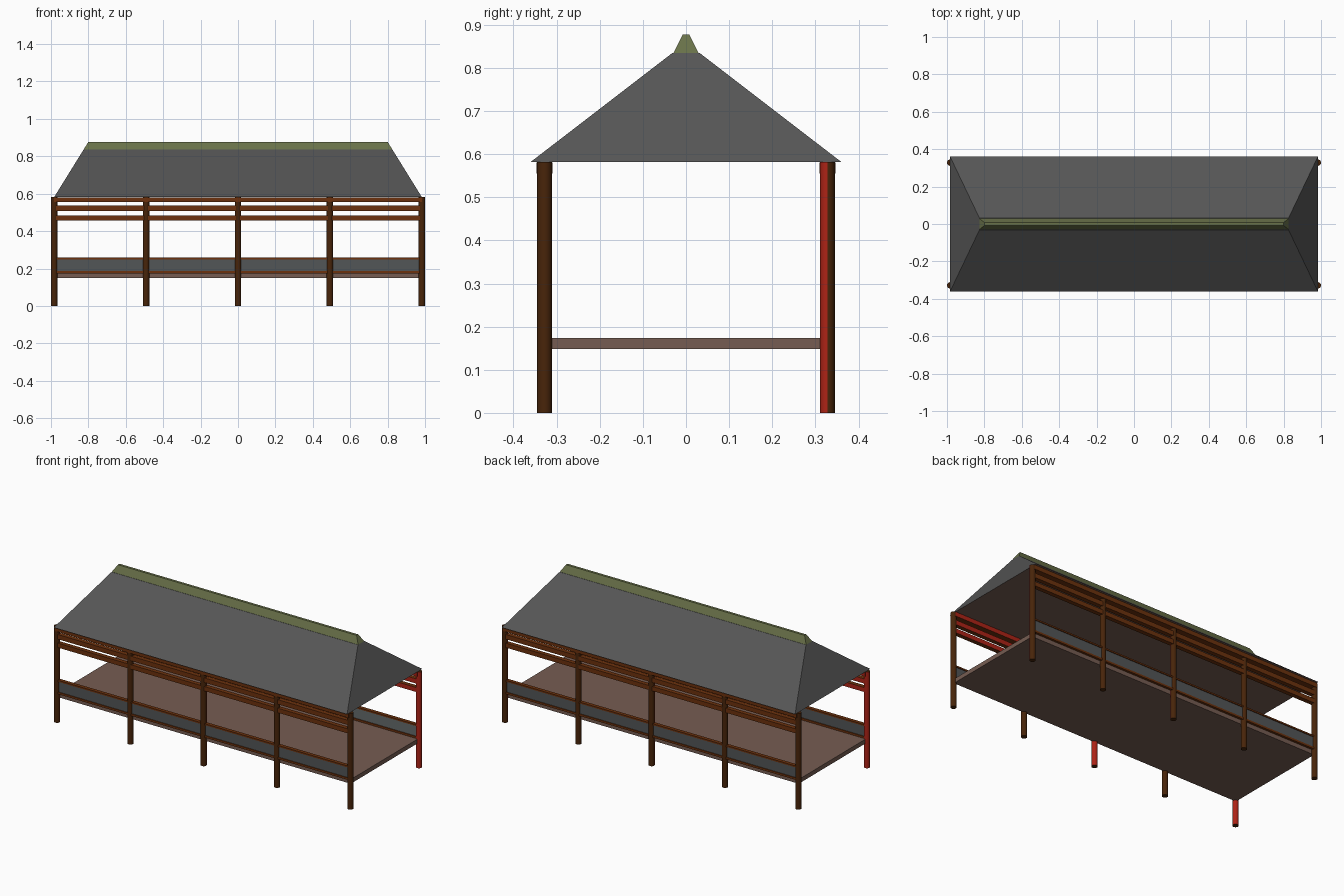
import bpy, bmesh, math
from mathutils import Matrix, Vector

if "Cube" in bpy.data.objects:
    bpy.data.objects.remove(bpy.data.objects["Cube"])


def material(name, r, g, b):
    m = bpy.data.materials.new(name)
    m.diffuse_color = (r, g, b, 1)
    m.use_nodes = True
    m.node_tree.nodes["Principled BSDF"].inputs["Base Color"].default_value = m.diffuse_color
    return m


wood = material("brown wood", 0.15, 0.031, 0.004)
post_wood = material("dark post wood", 0.065, 0.018, 0.003)
red = material("red wood", 0.42, 0.017, 0.008)
grey = material("roof grey", 0.092, 0.092, 0.092)
panel_grey = material("panel grey", 0.085, 0.092, 0.095)
panel_light = material("panel inner grey", 0.13, 0.145, 0.148)
olive = material("ridge olive", 0.14, 0.165, 0.066)
floor_brown = material("floor brown", 0.18, 0.108, 0.084)

POST_Y, POST_X, R, EAVE = 0.328, 0.983, 0.017, 0.582


def finish(name, bm, mats, rule=None):
    """Turn a bmesh into an object; rule picks the material slot from a face."""
    bmesh.ops.recalc_face_normals(bm, faces=bm.faces)
    bm.normal_update()
    if rule:
        for f in bm.faces:
            f.material_index = rule(f)
    me = bpy.data.meshes.new(name)
    bm.to_mesh(me)
    bm.free()
    for m in mats:
        me.materials.append(m)
    ob = bpy.data.objects.new(name, me)
    bpy.context.collection.objects.link(ob)
    return ob


def frustum(name, x0, y0, z0, x1, y1, z1, mats, rule=None, cy=0):
    """Box whose half sizes go from (x0, y0) at z0 to (x1, y1) at z1."""
    bm = bmesh.new()
    bmesh.ops.create_cube(bm, size=2)
    for v in bm.verts:
        hx, hy, z = (x1, y1, z1) if v.co.z > 0 else (x0, y0, z0)
        v.co = Vector((v.co.x * hx, cy + v.co.y * hy, z))
    return finish(name, bm, mats, rule)


def box(name, hx, hy, z0, z1, mats, rule=None, cy=0):
    return frustum(name, hx, hy, z0, hx, hy, z1, mats, rule, cy)


def post(name, x, y, inner_red):
    bm = bmesh.new()
    bmesh.ops.create_cone(bm, cap_ends=True, segments=24, radius1=R, radius2=R,
                          depth=EAVE, matrix=Matrix.Translation((x, y, EAVE / 2)))
    side = -1 if y > 0 else 1
    ob = finish(name, bm, [post_wood, red],
                lambda f: int(inner_red and f.normal.y * side > 0.1))
    for p in ob.data.polygons:
        p.use_smooth = len(p.vertices) == 4
    for e in ob.data.edges:  # keep the cap rims sharp
        a, b = (ob.data.vertices[i].co.z for i in e.vertices)
        e.use_edge_sharp = abs(a - b) < 0.01


# Long sides: posts, top beam, rails and low panel; the back is the front turned round
for label, s in (("front", -1), ("back", 1)):
    y = s * POST_Y

    def inner(f, s=s):
        """Slot 1 on faces turned to the inside, slot 2 on end faces."""
        return 1 if f.normal.y * -s > 0.5 else 2 if abs(f.normal.x) > 0.5 else 0

    beam = [wood, red, post_wood]
    for i in range(5):
        post(f"{label}_post_{i + 1}", s * (i - 2) * POST_X / 2, y, i in (2, 4))
    box(f"{label}_top_beam", 0.984, 0.019, 0.555, 0.581, beam, inner, y)
    box(f"{label}_upper_rail", POST_X, 0.013, 0.508, 0.536, beam, inner, y)
    box(f"{label}_lower_rail", POST_X, 0.013, 0.457, 0.484, beam, inner, y)
    box(f"{label}_panel", POST_X, 0.006, 0.184, 0.25,
        [panel_grey, panel_light if s > 0 else panel_grey, panel_grey], inner, y)
    box(f"{label}_panel_top_rail", POST_X, 0.011, 0.249, 0.258, [wood], None, y)
    box(f"{label}_panel_bottom_rail", POST_X, 0.011, 0.174, 0.186, [wood], None, y)

# Floor deck
box("floor", POST_X, POST_Y - 0.003, 0.148, 0.174, [floor_brown])

# Hipped roof with a brown ceiling, and the ridge cap above it
frustum("roof", 0.983, 0.36, EAVE, 0.826, 0.031, 0.835, [grey, floor_brown],
        lambda f: int(f.normal.z < -0.5))
frustum("ridge_cap", 0.826, 0.029, 0.835, 0.80, 0.008, 0.877, [olive])
